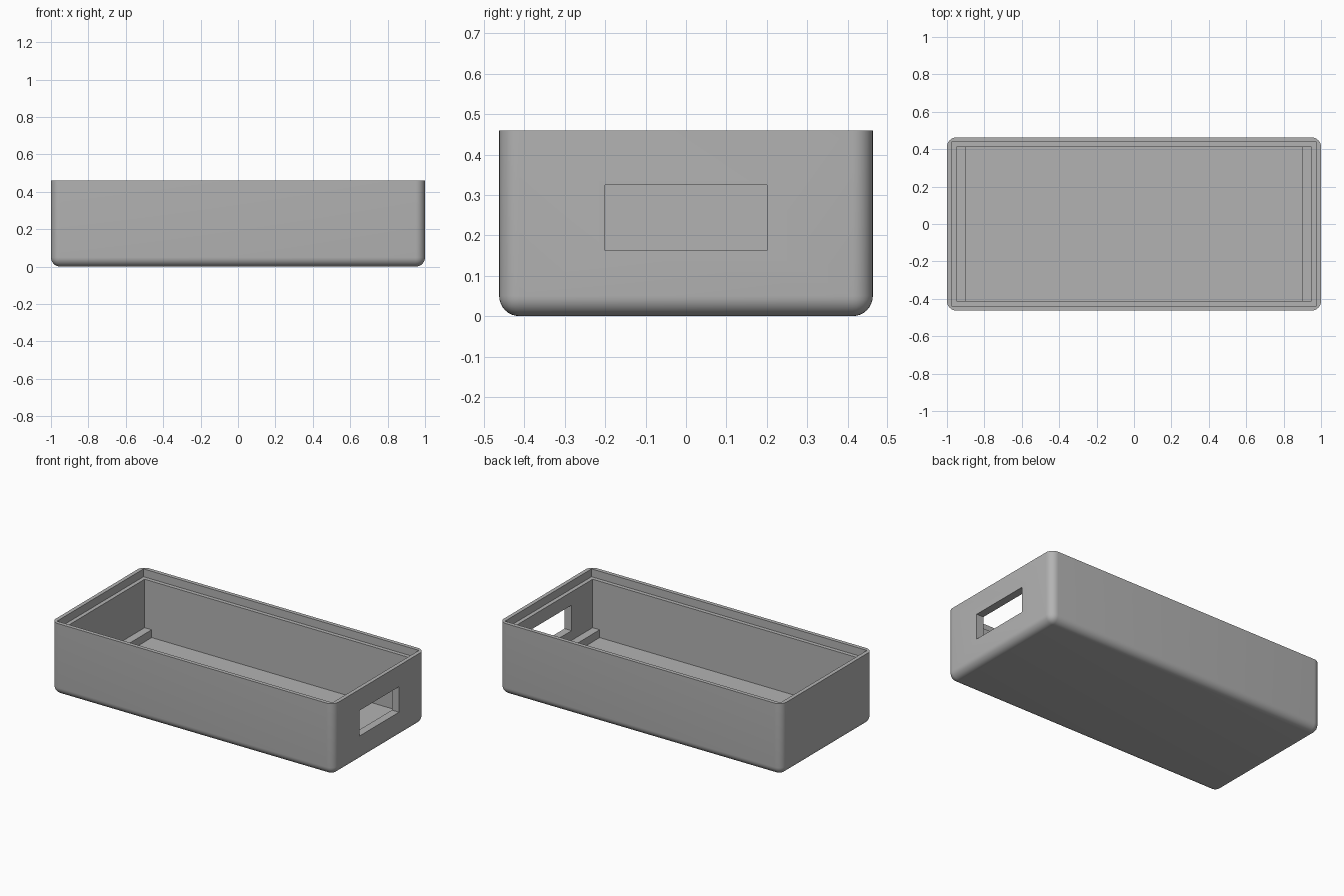
import bpy, bmesh, math
from mathutils import Vector

if "Cube" in bpy.data.objects:
    bpy.data.objects.remove(bpy.data.objects["Cube"], do_unlink=True)

HX, HY, HEIGHT = 1.0, 0.4625, 0.46
WALL, RADIUS = 0.05, 0.05
IN_X, IN_Y = HX - WALL, HY - WALL

grey = bpy.data.materials.new("plain grey")
grey.use_nodes = True
colour = (0.45, 0.45, 0.45, 1)
grey.diffuse_color = colour
grey.node_tree.nodes["Principled BSDF"].inputs["Base Color"].default_value = colour


def box(name, low, high, round_edge=None):
    """Box between two corners; edges chosen by round_edge are filleted."""
    low, high = Vector(low), Vector(high)
    bm = bmesh.new()
    bmesh.ops.create_cube(bm, size=1)
    for v in bm.verts:
        v.co = (low + high) / 2 + v.co * (high - low)
    if round_edge:
        edges = [e for e in bm.edges if round_edge(e)]
        bmesh.ops.bevel(bm, geom=edges, offset=RADIUS, offset_type='OFFSET',
                        segments=8, profile=0.5, affect='EDGES')
    mesh = bpy.data.meshes.new(name)
    bm.to_mesh(mesh)
    bm.free()
    mesh.materials.append(grey)
    obj = bpy.data.objects.new(name, mesh)
    bpy.context.collection.objects.link(obj)
    return obj


def below_rim(edge):
    return any(v.co.z < HEIGHT / 2 for v in edge.verts)


# Tray body, rounded everywhere except around the open rim
tray = box("tray_body", (-HX, -HY, 0), (HX, HY, HEIGHT), below_rim)

# Cavity, lid recess and the single end window
cutters = [
    box("cavity_cutter", (-IN_X, -IN_Y, WALL), (IN_X, IN_Y, 0.6)),
    box("lid_recess_cutter", (-IN_X - WALL / 2, -IN_Y - WALL / 2, 0.41),
        (IN_X + WALL / 2, IN_Y + WALL / 2, 0.7)),
    box("window_cutter", (0.8, -0.2, 0.162), (1.2, 0.2, 0.325)),
]
bpy.context.view_layer.objects.active = tray
for cutter in cutters:
    cutter.hide_render = True
    mod = tray.modifiers.new(cutter.name, 'BOOLEAN')
    mod.operation = 'DIFFERENCE'
    mod.solver = 'EXACT'
    mod.object = cutter
    bpy.ops.object.modifier_apply(modifier=mod.name)
for cutter in cutters:
    bpy.data.objects.remove(cutter, do_unlink=True)

# Smooth fillets, crisp rim and openings
bpy.ops.object.select_all(action='DESELECT')
tray.select_set(True)
bpy.ops.object.shade_smooth_by_angle(angle=math.radians(30))

# Support ribs across the floor at both ends
for side, name in ((-1, "right_floor_rib"), (1, "left_floor_rib")):
    xs = sorted((side * (IN_X - WALL), side * IN_X))
    box(name, (xs[0], -IN_Y, WALL), (xs[1], IN_Y, 2 * WALL))
